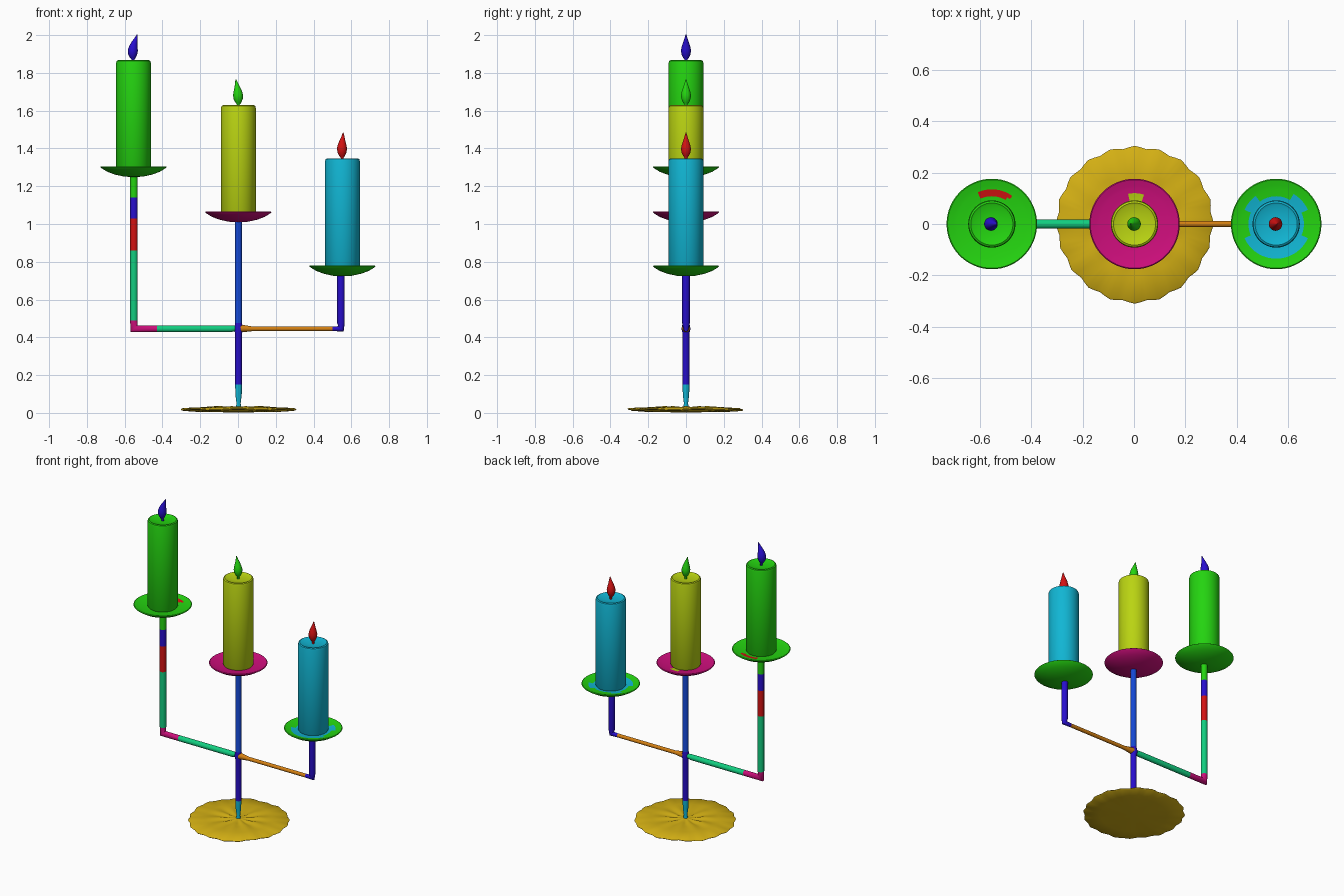
import bpy, bmesh, math
from math import sin, cos, pi
from mathutils import Vector

cube = bpy.data.objects.get("Cube")
if cube:
    bpy.data.objects.remove(cube, do_unlink=True)


def material(name, rgb):
    lin = [((c / 255 + 0.055) / 1.055) ** 2.4 for c in rgb] + [1]
    m = bpy.data.materials.new(name)
    m.use_nodes = True
    m.diffuse_color = lin
    bsdf = next(n for n in m.node_tree.nodes if n.type == 'BSDF_PRINCIPLED')
    bsdf.inputs["Base Color"].default_value = lin
    bsdf.inputs["Roughness"].default_value = 0.6
    return m


GREEN = material("green", (36, 212, 16))
LIME = material("lime_yellow", (186, 212, 18))
CYAN = material("cyan", (17, 182, 212))
MAGENTA = material("magenta", (206, 14, 124))
BLUE = material("blue", (20, 72, 212))
INDIGO = material("indigo", (40, 14, 206))
RED = material("red", (212, 18, 18))
ORANGE = material("orange", (212, 128, 18))
TEAL = material("teal_green", (18, 206, 128))
GOLD = material("gold", (212, 176, 20))


def finish(name, bm, mats, angle=40):
    bmesh.ops.recalc_face_normals(bm, faces=bm.faces)
    mesh = bpy.data.meshes.new(name)
    bm.to_mesh(mesh)
    bm.free()
    for m in mats:
        mesh.materials.append(m)
    ob = bpy.data.objects.new(name, mesh)
    bpy.context.collection.objects.link(ob)
    bpy.ops.object.select_all(action='DESELECT')
    ob.select_set(True)
    bpy.context.view_layer.objects.active = ob
    bpy.ops.object.shade_smooth_by_angle(angle=math.radians(angle))
    return ob


def skin(bm, rings):
    """Bridge rings of vertices and cap both ends; returns faces per span."""
    n = len(rings[0])
    spans = []
    for a, b in zip(rings, rings[1:]):
        spans.append([bm.faces.new((a[i], a[(i + 1) % n], b[(i + 1) % n], b[i]))
                      for i in range(n)])
    spans[0].append(bm.faces.new(rings[0]))
    spans[-1].append(bm.faces.new(rings[-1]))
    return spans


def lathe(name, profile, mats, x=0, z=0, segs=48, warp=None, rule=None):
    """Turn (radius, height) points round z; warp bends points, rule colours faces."""
    bm = bmesh.new()
    rings = []
    for r, h in profile:
        ring = []
        for i in range(segs):
            a = 2 * pi * i / segs
            rr, hh = warp(r, h, a) if warp else (r, h)
            ring.append(bm.verts.new((rr * cos(a), rr * sin(a), hh)))
        rings.append(ring)
    skin(bm, rings)
    bm.normal_update()
    if rule:
        for f in bm.faces:
            f.material_index = int(rule(f.calc_center_median()))
    bmesh.ops.translate(bm, verts=bm.verts, vec=(x, 0, z))
    return finish(name, bm, mats)


def sweep(name, path, colours, segs=16):
    """Tube along (x, z, radius) points with mitred bends, one colour per span."""
    bm = bmesh.new()
    pts = [Vector((p[0], p[1])) for p in path]
    dirs = [(b - a).normalized() for a, b in zip(pts, pts[1:])]
    rings = []
    for i, p in enumerate(pts):
        d0, d1 = dirs[max(i - 1, 0)], dirs[min(i, len(dirs) - 1)]
        t = (d0 + d1).normalized()
        stretch = 1 / max(t.dot(d1), 0.5)
        r = path[i][2]
        ring = []
        for k in range(segs):
            a = 2 * pi * k / segs
            s = r * stretch * sin(a)
            ring.append(bm.verts.new((p.x - t.y * s, r * cos(a), p.y + t.x * s)))
        rings.append(ring)
    mats = list(dict.fromkeys(colours))
    for span, colour in zip(skin(bm, rings), colours):
        for f in span:
            f.material_index = mats.index(colour)
    return finish(name, bm, mats, 50)


# Foot: thin plate with a scalloped rim and petal creases round the stem
def foot_warp(r, h, a):
    if r > 0.27:
        return r + 0.005 * cos(20 * a) + 0.003 * sin(3 * a), h + 0.003 * sin(7 * a)
    if 0.04 < r < 0.13 and h > 0.02:
        return r, h + 0.004 * cos(10 * a)
    return r, h


lathe("foot_plate", [(0.01, 0.003), (0.2, 0.004), (0.296, 0.013), (0.302, 0.018),
                     (0.296, 0.023), (0.2, 0.030), (0.12, 0.032), (0.07, 0.029),
                     (0.03, 0.031), (0.008, 0.034)],
      [GOLD], x=0.003, segs=80, warp=foot_warp)

# Centre stem, with a small swelling where the arms meet
sweep("centre_stem",
      [(0.003, 0.02, 0.016), (0.003, 0.05, 0.011), (0.003, 0.10, 0.017),
       (0.003, 0.15, 0.018), (0.003, 0.42, 0.018), (0.003, 0.445, 0.024),
       (0.003, 0.475, 0.018), (0.003, 1.03, 0.018)],
      [CYAN] * 3 + [INDIGO] * 3 + [BLUE])

# Side arms: across, then up to the dishes
sweep("right_arm",
      [(0.0, 0.449, 0.012), (-0.04, 0.445, 0.018), (-0.43, 0.445, 0.018),
       (-0.551, 0.445, 0.018), (-0.551, 0.49, 0.020), (-0.551, 0.86, 0.020),
       (-0.551, 1.03, 0.020), (-0.551, 1.14, 0.020), (-0.551, 1.27, 0.020)],
      [TEAL, TEAL, MAGENTA, MAGENTA, TEAL, RED, INDIGO, GREEN])
sweep("left_arm",
      [(0.005, 0.447, 0.022), (0.08, 0.445, 0.012), (0.50, 0.445, 0.012),
       (0.545, 0.445, 0.014), (0.545, 0.475, 0.020), (0.545, 0.745, 0.020)],
      [ORANGE, ORANGE, INDIGO, INDIGO, INDIGO])


# Colour patches on the upper side of the dishes
def polar(c):
    return math.hypot(c.x, c.y), math.degrees(math.atan2(c.y, c.x)), c.z > 0.03


def red_patch(c):
    r, a, top = polar(c)
    return top and 0.108 < r < 0.136 and 57 < a < 113


def cyan_patch(c):
    r, a, top = polar(c)
    return top and (r < 0.104 or r < 0.136 and abs(sin(math.radians(a))) > 0.4
                    and not 60 < a < 125)


def lime_patch(c):
    r, a, top = polar(c)
    return top and r < 0.12 and 72 < a < 100


DISH = [(0.01, 0.0), (0.05, 0.002), (0.10, 0.013), (0.14, 0.028), (0.172, 0.048),
        (0.176, 0.053), (0.172, 0.056), (0.15, 0.050), (0.135, 0.047), (0.12, 0.045),
        (0.108, 0.043), (0.09, 0.041), (0.01, 0.040)]
FLAME = [(0.0, 0.007), (0.012, 0.007), (0.022, 0.015), (0.04, 0.024), (0.06, 0.0265),
         (0.08, 0.022), (0.10, 0.015), (0.12, 0.008), (0.14, 0.002)]

# Each candle set: x, dish base height, colours, patch rule, flame lean (body, tip)
sets = [
    ("right", -0.553, 1.249, 1.867, GREEN, GREEN, RED, red_patch, INDIGO, -0.006, 0.02),
    ("centre", 0.002, 1.010, 1.629, LIME, MAGENTA, LIME, lime_patch, GREEN, 0.0, -0.014),
    ("left", 0.553, 0.724, 1.347, CYAN, GREEN, CYAN, cyan_patch, RED, -0.003, 0.004),
]
for side, x, base, top, wax, dish, patch, rule, fire, body, tip in sets:
    lathe(side + "_dish", DISH, [dish, patch], x=x, z=base, segs=60, rule=rule)
    h = top - base
    lathe(side + "_candle", [(0.085, 0.038), (0.092, 0.05), (0.092, h - 0.014),
                             (0.089, h - 0.004), (0.082, h), (0.074, h - 0.004),
                             (0.03, h - 0.009), (0.005, h - 0.009)], [wax], x=x, z=base)
    flame = [(x + body * sin(pi * min(t / 0.12, 1)) + tip * (t / 0.14) ** 2.5,
              top - 0.01 + t * 1.05, r) for t, r in FLAME]
    sweep(side + "_flame", flame, [fire] * (len(flame) - 1), segs=20)
